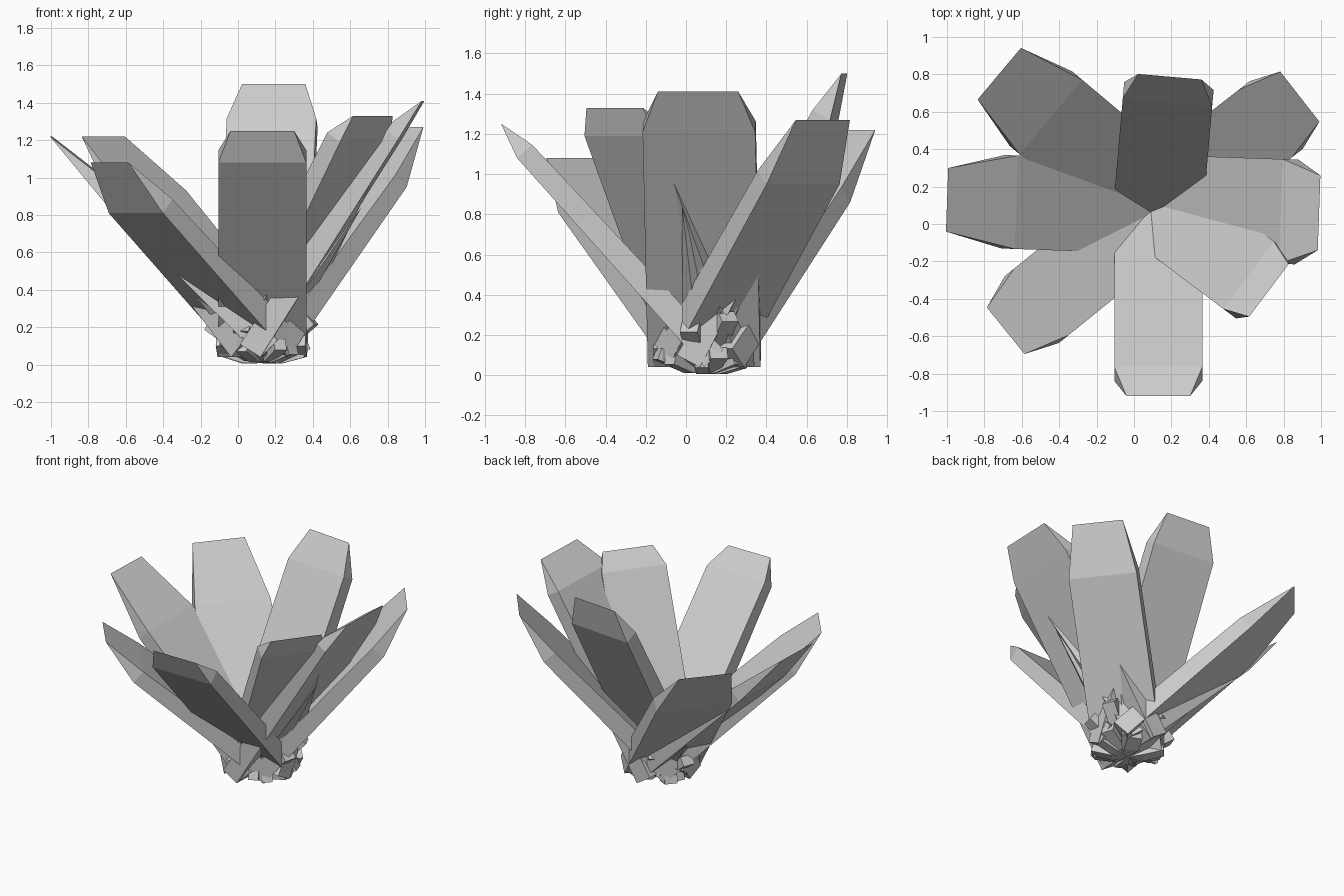
import bpy, bmesh, math, random
from mathutils import Vector

cube = bpy.data.objects.get("Cube")
if cube:
    bpy.data.objects.remove(cube)

random.seed(4)
ROOT = Vector((0.13, 0.09, 0.04))
Z = Vector((0, 0, 1))

grey = bpy.data.materials.new("stone_grey")
colour = (0.6, 0.6, 0.6, 1)
grey.diffuse_color = colour
grey.use_nodes = True
grey.node_tree.nodes["Principled BSDF"].inputs["Base Color"].default_value = colour


def hull_object(name, points):
    """Flat-faced convex solid around a few points."""
    bm = bmesh.new()
    for p in points:
        bm.verts.new(p)
    res = bmesh.ops.convex_hull(bm, input=bm.verts)
    loose = [v for v in bm.verts if not v.link_faces]
    bmesh.ops.delete(bm, geom=loose, context='VERTS')
    bmesh.ops.dissolve_limit(bm, angle_limit=0.02, verts=bm.verts, edges=bm.edges)
    bmesh.ops.recalc_face_normals(bm, faces=bm.faces)
    mesh = bpy.data.meshes.new(name)
    bm.to_mesh(mesh)
    bm.free()
    mesh.materials.append(grey)
    ob = bpy.data.objects.new(name, mesh)
    bpy.context.collection.objects.link(ob)
    return ob


def blade(name, angle, width, bend, tip, tip_width, thick=(0.13, 0.1)):
    """Slab leaning outward, ending in a wedge with clipped corners."""
    a = math.radians(angle)
    out = Vector((math.cos(a), math.sin(a), 0))
    side = Vector((-out.y, out.x, 0))
    knee = ROOT + out * bend[0] + Z * (bend[1] - ROOT.z)
    end = ROOT + out * tip[0] + Z * (tip[1] - ROOT.z)
    along = (knee - ROOT).normalized()
    inner = side.cross(along) * -1
    if inner.z < 0:
        inner = -inner
    pts = []
    for s in (-0.5, 0.5):
        for base, t in ((ROOT, thick[0]), (knee, thick[1])):
            pts += [base + side * s * width, base + side * s * width + inner * t]
        pts.append(end + side * s * tip_width)
    hull_object(name, pts)


def shard(name, angle, pitch, start, length, width, thick):
    """Small block pointing out of the root, pinched at its inner end."""
    a, p = math.radians(angle), math.radians(pitch)
    out = Vector((math.cos(a), math.sin(a), 0))
    side = Vector((-out.y, out.x, 0))
    along = out * math.cos(p) + Z * math.sin(p)
    up = side.cross(along)
    foot = ROOT - Z * 0.03
    pts = [foot]
    for d in (start, length):
        for s in (-0.5, 0.5):
            for t in (-0.5, 0.5):
                pts.append(foot + along * d + side * s * width + up * t * thick)
    hull_object(name, pts)


# Eight large blades: angle, width, bend (radius, height), tip, tip width
blades = {
    "front": (-90, 0.47, (0.93, 1.08), (1.01, 1.25), 0.34),
    "front_left": (-37, 0.45, (0.69, 1.19), (0.74, 1.33), 0.35),
    "left": (-2, 0.56, (0.74, 1.21), (0.86, 1.41), 0.4),
    "back_left": (38, 0.46, (0.8, 0.95), (0.96, 1.27), 0.34),
    "back": (85, 0.48, (0.65, 1.27), (0.7, 1.5), 0.34),
    "back_right": (140, 0.52, (0.82, 0.86), (1.11, 1.22), 0.36),
    "right": (178, 0.5, (0.83, 0.86), (1.13, 1.22), 0.34),
    "front_right": (219, 0.46, (0.87, 0.81), (1.05, 1.08), 0.32),
}
for label, spec in blades.items():
    blade(label + "_blade", *spec)

# Ring of small shards round the root
count = 16
for i in range(count):
    shard("root_shard", 360 / count * i + random.uniform(-6, 6),
          random.uniform(12, 38), 0.1, random.uniform(0.2, 0.27),
          random.uniform(0.06, 0.1), 0.06)

# Longer blocks leaning out between the blades
for angle, pitch, length in ((-68, 53, 0.43), (-15, 40, 0.36), (25, 45, 0.4),
                             (115, 45, 0.36), (160, 35, 0.36), (245, 38, 0.32)):
    shard("leaning_shard", angle, pitch, 0.15, length, 0.09, 0.07)

# Thin spikes lying against the outer faces
for x, y, z in ((0.66, -0.02, 0.84), (0.45, 0.36, 0.6),
                (-0.37, -0.1, 0.54), (-0.3, 0.35, 0.5)):
    tip = Vector((x, y, z))
    axis = (tip - ROOT).normalized()
    side = axis.cross(Z).normalized()
    up = side.cross(axis)
    mid = ROOT + axis * 0.25
    hull_object("thin_spike", [ROOT - Z * 0.03, tip] + [
        mid + side * s * 0.08 + up * t * 0.05
        for s, t in ((1, 0), (-1, 0), (0, 1), (0, -1))])
